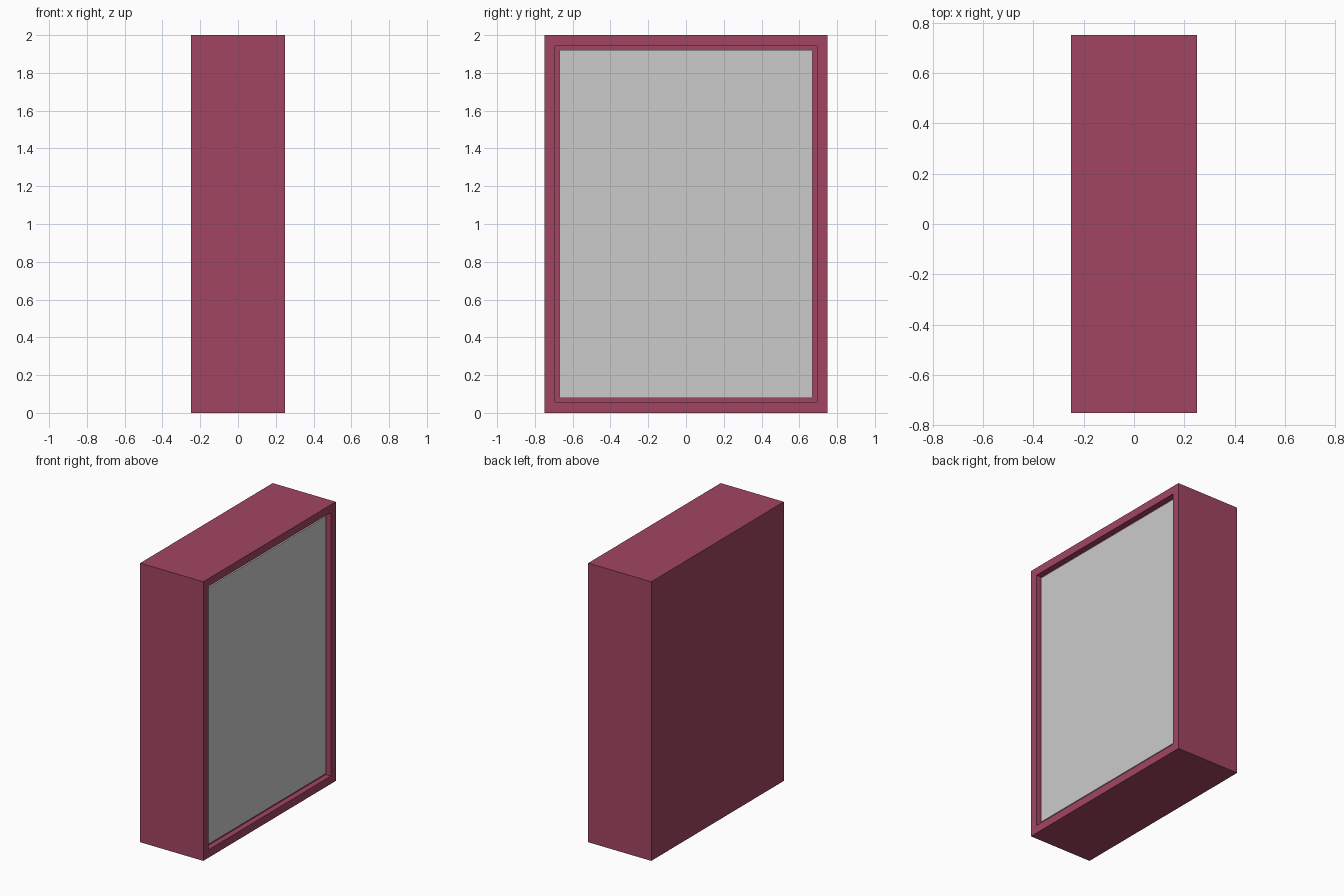
import bpy
import bmesh

if "Cube" in bpy.data.objects:
    bpy.data.objects.remove(bpy.data.objects["Cube"])

W, D, H = 0.5, 1.5, 2.0      # size along x, y, z
BORDER, RECESS = 0.08, 0.02  # front frame width and panel setback


def new_object(name, bm):
    mesh = bpy.data.meshes.new(name)
    bm.to_mesh(mesh)
    bm.free()
    obj = bpy.data.objects.new(name, mesh)
    bpy.context.collection.objects.link(obj)
    return obj


def box(size, centre):
    bm = bmesh.new()
    bmesh.ops.create_cube(bm, size=1)
    bmesh.ops.scale(bm, vec=size, verts=bm.verts)
    bmesh.ops.translate(bm, vec=centre, verts=bm.verts)
    return bm


# Casing: a block with a shallow framed recess in its +x face
bm = box((W, D, H), (0, 0, H / 2))
face = max(bm.faces, key=lambda f: f.calc_center_median().x)
bmesh.ops.inset_region(bm, faces=[face], thickness=BORDER)
rim = bmesh.ops.extrude_discrete_faces(bm, faces=[face])["faces"][0]
bmesh.ops.translate(bm, vec=(-RECESS - 0.02, 0, 0), verts=rim.verts)
bmesh.ops.recalc_face_normals(bm, faces=bm.faces)
casing = new_object("casing", bm)
red = bpy.data.materials.new("dark_red")
red.diffuse_color = (0.36, 0.06, 0.12, 1)
red.use_nodes = True
red.node_tree.nodes["Principled BSDF"].inputs["Base Color"].default_value = red.diffuse_color
casing.data.materials.append(red)

# Grey panel sitting in the recess
new_object("panel", box((0.02, D - 2 * BORDER, H - 2 * BORDER),
                        (W / 2 - RECESS - 0.01, 0, H / 2)))
